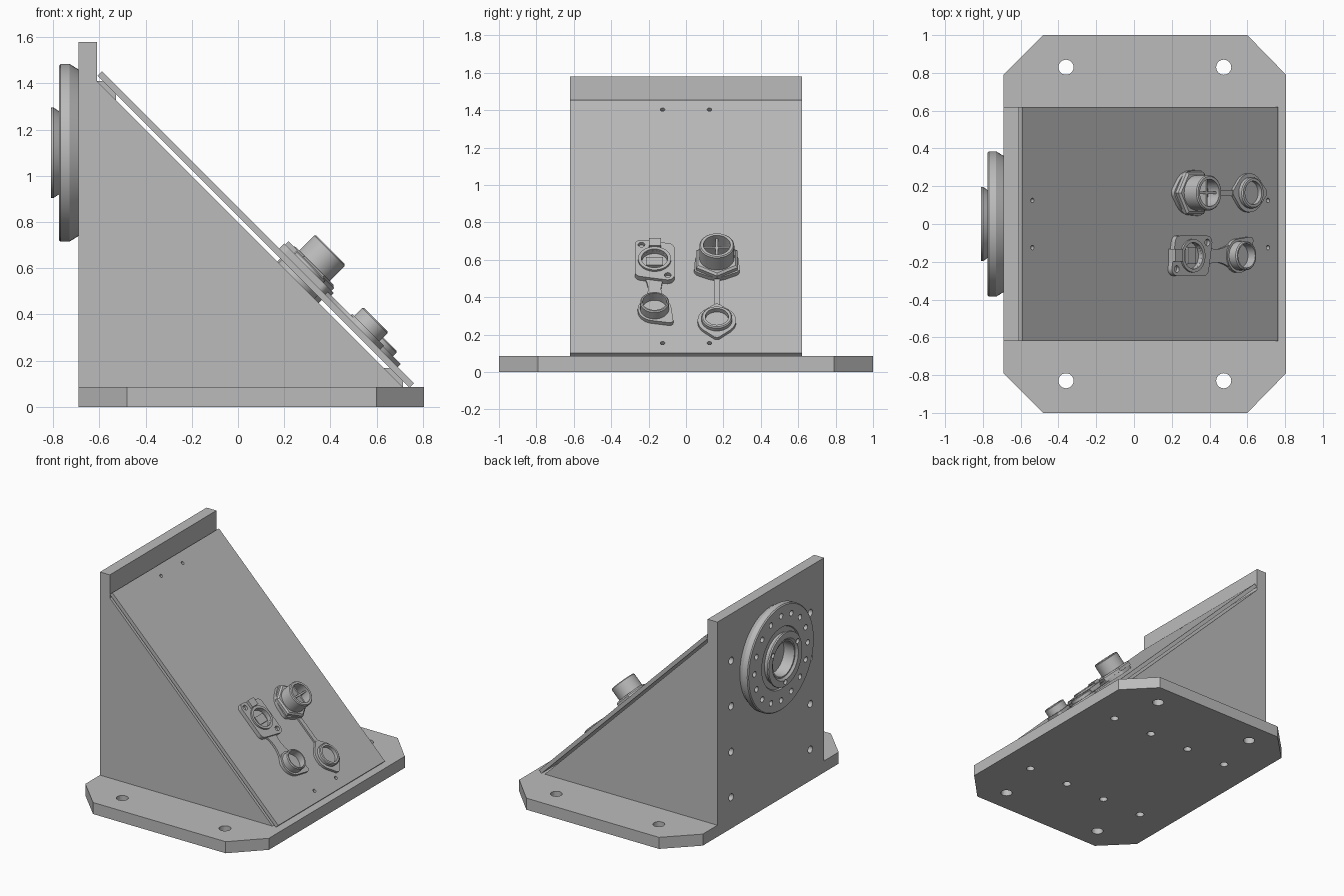
import bpy, bmesh, math
from math import cos, sin, pi
from mathutils import Matrix, Vector
from mathutils.geometry import convex_hull_2d

cube = bpy.data.objects.get("Cube")
if cube:
    bpy.data.objects.remove(cube, do_unlink=True)

grey = bpy.data.materials.new("plain_grey")
grey.use_nodes = True
grey.diffuse_color = (0.5, 0.5, 0.5, 1)
grey.node_tree.nodes["Principled BSDF"].inputs["Base Color"].default_value = (0.5, 0.5, 0.5, 1)

# Frames: the sloped panel surface, the rear face, and the side profile plane
SLOPE = Matrix.Translation((0, 0, 0.865)) @ Matrix.Rotation(pi / 4, 4, 'Y')
REAR = Matrix.Translation((-0.69, 0, 1.10)) @ Matrix.Rotation(-pi / 2, 4, 'Y')
SIDE = Matrix.Rotation(pi / 2, 4, 'X')
FLAT = Matrix.Identity(4)


def finish(name, bm, frame, smooth=False):
    bmesh.ops.remove_doubles(bm, verts=bm.verts, dist=1e-5)
    bmesh.ops.recalc_face_normals(bm, faces=bm.faces)
    bm.transform(frame)
    mesh = bpy.data.meshes.new(name)
    bm.to_mesh(mesh)
    bm.free()
    mesh.materials.append(grey)
    obj = bpy.data.objects.new(name, mesh)
    bpy.context.collection.objects.link(obj)
    if smooth:
        activate(obj)
        bpy.ops.object.shade_smooth_by_angle(angle=math.radians(30))
    return obj


def activate(obj):
    bpy.ops.object.select_all(action='DESELECT')
    obj.select_set(True)
    bpy.context.view_layer.objects.active = obj


def prism(name, points, low, high, frame=FLAT, smooth=False):
    bm = bmesh.new()
    face = bm.faces.new([bm.verts.new((p[0], p[1], low)) for p in points])
    top = bmesh.ops.extrude_face_region(bm, geom=[face])["geom"]
    moved = [g for g in top if isinstance(g, bmesh.types.BMVert)]
    bmesh.ops.translate(bm, verts=moved, vec=(0, 0, high - low))
    return finish(name, bm, frame, smooth)


def block(name, x0, x1, y0, y1, low, high, frame=FLAT):
    return prism(name, [(x0, y0), (x1, y0), (x1, y1), (x0, y1)], low, high, frame)


def hull_plate(name, circles, low, high, frame):
    """Plate whose outline wraps a set of circles (x, y, radius)."""
    pts = [Vector((x + r * cos(i * pi / 16), y + r * sin(i * pi / 16)))
           for x, y, r in circles for i in range(32)]
    return prism(name, [pts[i] for i in convex_hull_2d(pts)], low, high, frame, True)


def lathe(name, profile, x, y, frame, sides=48):
    """Closed (radius, height) profile turned about the frame's z axis."""
    bm = bmesh.new()
    rings = [[bm.verts.new((x + r * cos(2 * pi * k / sides), y + r * sin(2 * pi * k / sides), h))
              for r, h in profile] for k in range(sides)]
    n = len(profile)
    for k in range(sides):
        a, b = rings[k], rings[(k + 1) % sides]
        for j in range(n):
            i = (j + 1) % n
            bm.faces.new((a[j], b[j], b[i], a[i]))
    return finish(name, bm, frame, sides > 8)


def cup(name, x, y, outer, inner, floor, top, frame=SLOPE):
    rim = 0.006
    return lathe(name, [(0, 0), (outer, 0), (outer, top - rim), (outer - rim, top),
                        (inner, top), (inner, floor), (0, floor)], x, y, frame)


def drill(obj, centres, radius, low, high, frame=FLAT):
    bm = bmesh.new()
    for x, y in centres:
        bmesh.ops.create_cone(bm, cap_ends=True, segments=24, radius1=radius, radius2=radius,
                              depth=high - low,
                              matrix=Matrix.Translation((x, y, (low + high) / 2)))
    cutter = finish("drill_helper", bm, frame)
    cutter.hide_render = True
    mod = obj.modifiers.new("holes", 'BOOLEAN')
    mod.operation = 'DIFFERENCE'
    mod.solver = 'EXACT'
    mod.object = cutter
    activate(obj)
    bpy.ops.object.modifier_apply(modifier=mod.name)
    bpy.data.objects.remove(cutter, do_unlink=True)


# Base plate with clipped corners, mounting holes and screw holes
base = prism("base_plate", [(-0.69, -0.79), (-0.48, -1), (0.6, -1), (0.805, -0.79),
                            (0.805, 0.79), (0.6, 1), (-0.48, 1), (-0.69, 0.79)], 0, 0.085)
drill(base, [(x, y) for x in (-0.36, 0.475) for y in (-0.83, 0.83)], 0.04, -0.1, 0.2)
drill(base, [(-0.44 + 0.335 * i, y) for i in range(4) for y in (-0.46, 0.46)],
      0.028, -0.1, 0.06)

# Upright rear plate with two columns of screw holes
rear = block("rear_plate", -0.69, -0.61, -0.62, 0.62, 0.085, 1.58)
drill(rear, [(0.23 + 0.335 * i - 1.10, y) for i in range(4) for y in (-0.46, 0.46)],
      0.026, -0.06, 0.1, REAR)

# Triangular side supports
for side, y in (("right", -0.62), ("left", 0.30)):
    prism(side + "_side_support", [(-0.61, 0.085), (0.715, 0.085), (-0.61, 1.41)],
          -y - 0.32, -y, SIDE)

# Sloped panel with its brackets beneath
panel = block("sloped_panel", -0.833, 1.078, -0.62, 0.62, -0.028, 0, SLOPE)
drill(panel, [(s, y) for s in (-0.761, 1.004) for y in (-0.125, 0.125)],
      0.012, -0.1, 0.1, SLOPE)
prism("upper_bracket", [(-0.61, 1.34), (-0.528, 1.30), (-0.528, 1.355), (-0.584, 1.411),
                        (-0.61, 1.411)], -0.25, 0.25, SIDE)
prism("lower_bracket", [(0.60, 0.085), (0.715, 0.085), (0.715, 0.112), (0.66, 0.167),
                        (0.60, 0.167)], -0.25, 0.25, SIDE)

# Rear flange with a ring of holes, and the hub in its middle
flange = lathe("rear_flange", [(0.17, 0), (0.36, 0), (0.385, 0.04), (0.385, 0.078),
                               (0.378, 0.085), (0.225, 0.085), (0.22, 0.075), (0.17, 0.075)],
               0, 0, REAR, 64)
drill(flange, [(0.31 * cos(i * pi / 8), 0.31 * sin(i * pi / 8)) for i in range(16)],
      0.02, 0.03, 0.2, REAR)
hub = lathe("rear_hub", [(0, 0), (0.18, 0), (0.18, 0.085), (0.197, 0.11), (0.195, 0.12),
                         (0.15, 0.12), (0.135, 0.105), (0.125, 0.105), (0.125, 0.02), (0, 0.02)],
            0, 0, REAR)
drill(hub, [(0.165 * cos(a), 0.165 * sin(a)) for a in (pi, pi / 3, -pi / 3)],
      0.018, 0.10, 0.2, REAR)

# Round socket: gasket, lobed flange, hex nut, barrel and cross divider
S, Y = 0.414, 0.165
lathe("round_socket_gasket", [(0, -0.06), (0.127, -0.06), (0.127, -0.028), (0, -0.028)],
      S, Y, SLOPE)
hull_plate("round_socket_flange",
           [(S, Y, 0.118)] + [(S + 0.1 * cos(a), Y + 0.1 * sin(a), 0.035)
                              for a in (pi, pi / 3, -pi / 3)], 0, 0.025, SLOPE)
lathe("round_socket_nut", [(0, 0.02), (0.128, 0.02), (0.128, 0.045), (0.115, 0.055), (0, 0.055)],
      S, Y, SLOPE, 6)
cup("round_socket_barrel", S, Y, 0.093, 0.072, 0.07, 0.152)
block("round_socket_divider_a", S - 0.073, S + 0.073, Y - 0.006, Y + 0.006, 0.06, 0.13, SLOPE)
block("round_socket_divider_b", S - 0.006, S + 0.006, Y - 0.073, Y + 0.073, 0.06, 0.13, SLOPE)

# Round cap on its narrow strap
C = 0.849
hull_plate("round_cap_strap", [(S + 0.1, Y, 0.016), (C - 0.08, Y, 0.016)], 0, 0.012, SLOPE)
hull_plate("round_cap_flange", [(C, Y, 0.103), (C + 0.105, Y, 0.025), (C - 0.1, Y, 0.025)],
           0, 0.018, SLOPE)
cup("round_cap_ring", C, Y, 0.082, 0.062, 0.012, 0.045)

# Square socket: eared flange with screw heads, cup, insert and hinge
S, Y = 0.405, -0.168
ears = [(S - 0.115, Y - 0.07), (S + 0.115, Y + 0.07)]
square = hull_plate("eared_socket_flange",
                    [(S, Y, 0.106)] + [(x, y, 0.036) for x, y in ears]
                    + [(S - 0.09, Y + 0.07, 0.036), (S + 0.09, Y - 0.07, 0.036)],
                    0, 0.03, SLOPE)
drill(square, [(S, Y)], 0.07, 0.008, 0.1, SLOPE)
drill(square, ears, 0.018, 0.01, 0.1, SLOPE)
lathe("eared_socket_rim", [(0.07, 0.008), (0.088, 0.008), (0.088, 0.042), (0.07, 0.042)],
      S, Y, SLOPE)
block("eared_socket_insert", S - 0.025, S + 0.035, Y - 0.045, Y + 0.045, 0.005, 0.025, SLOPE)
block("eared_socket_hinge", S - 0.145, S - 0.09, Y - 0.03, Y + 0.035, 0.0, 0.05, SLOPE)
lathe("eared_socket_gasket", [(0, -0.06), (0.11, -0.06), (0.11, -0.028), (0, -0.028)],
      S, Y, SLOPE)

# Deep cap on its waisted strap
C = 0.767
edge = [(S + 0.08 + 0.24 * t / 10, 0.035 + 0.04 * (t / 5 - 1) ** 2) for t in range(11)]
prism("deep_cap_strap", [(s, Y + w) for s, w in edge] + [(s, Y - w) for s, w in edge[::-1]],
      0, 0.014, SLOPE)
hull_plate("deep_cap_flange", [(C, Y, 0.09), (C + 0.085, Y + 0.08, 0.02)], 0, 0.022, SLOPE)
cup("deep_cap_ring", C, Y, 0.077, 0.064, 0.015, 0.077)
